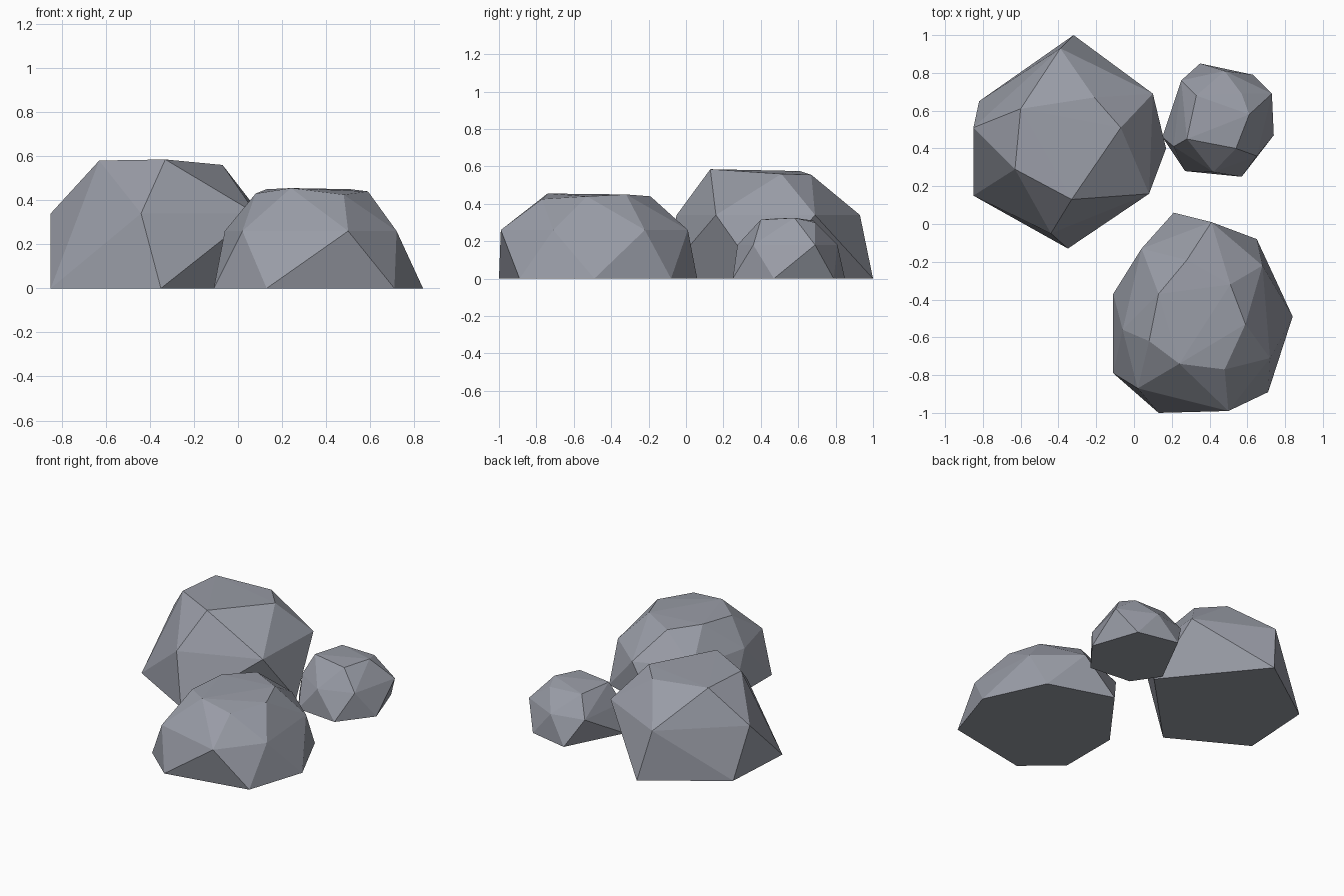
import bpy, bmesh

if "Cube" in bpy.data.objects:
    bpy.data.objects.remove(bpy.data.objects["Cube"])

stone = bpy.data.materials.new("blue_grey_stone")
stone.diffuse_color = (0.32, 0.335, 0.385, 1)
stone.use_nodes = True
stone.node_tree.nodes["Principled BSDF"].inputs["Base Color"].default_value = stone.diffuse_color


def boulder(name, base, shoulder, crown, shoulder_z):
    """Faceted rock: flat footprint, a ring of shoulder corners and a crown."""
    bm = bmesh.new()
    for x, y in base:
        bm.verts.new((x, y, 0))
    for x, y in shoulder:
        bm.verts.new((x, y, shoulder_z))
    for p in crown:
        bm.verts.new(p)
    hull = bmesh.ops.convex_hull(bm, input=bm.verts[:])
    spare = [v for v in hull["geom_interior"] if isinstance(v, bmesh.types.BMVert)]
    bmesh.ops.delete(bm, geom=spare, context='VERTS')
    # Merge nearly flat facets, such as the underside
    bmesh.ops.dissolve_limit(bm, angle_limit=0.02, verts=bm.verts[:], edges=bm.edges[:])
    bmesh.ops.recalc_face_normals(bm, faces=bm.faces[:])
    mesh = bpy.data.meshes.new(name)
    bm.to_mesh(mesh)
    bm.free()
    mesh.materials.append(stone)
    ob = bpy.data.objects.new(name, mesh)
    bpy.context.collection.objects.link(ob)
    return ob


# Tall rock, back left
boulder("large_rock",
        [(-.85, .15), (-.82, .65), (-.32, 1.0), (.17, .40), (-.35, -.13)],
        [(-.85, .51), (-.39, .93), (.10, .69), (.08, .16), (-.44, -.05)],
        [(-.63, .29, .58), (-.33, .13, .585), (-.07, .51, .56),
         (-.21, .67, .555), (-.60, .61, .575)], .34)

# Broad low rock, front right
boulder("medium_rock",
        [(.84, -.49), (.65, -.08), (.21, .06), (-.11, -.37), (-.11, -.79),
         (.13, -1.0), (.71, -.89)],
        [(.41, .01), (.68, -.22), (.72, -.71), (.50, -.99), (.02, -.87),
         (-.06, -.56), (.04, -.13)],
        [(.24, -.74, .455), (.48, -.77, .425), (.59, -.53, .44), (.51, -.32, .45),
         (.28, -.19, .44), (.13, -.37, .45), (.08, -.62, .43)], .26)

# Small rock, back right
boulder("small_rock",
        [(.57, .25), (.74, .47), (.63, .79), (.35, .85), (.15, .46), (.27, .28)],
        [(.65, .36), (.73, .69), (.25, .76), (.21, .41), (.42, .275), (.48, .81)],
        [(.33, .68, .31), (.57, .69, .30), (.61, .58, .325),
         (.54, .40, .315), (.28, .45, .32)], .18)
